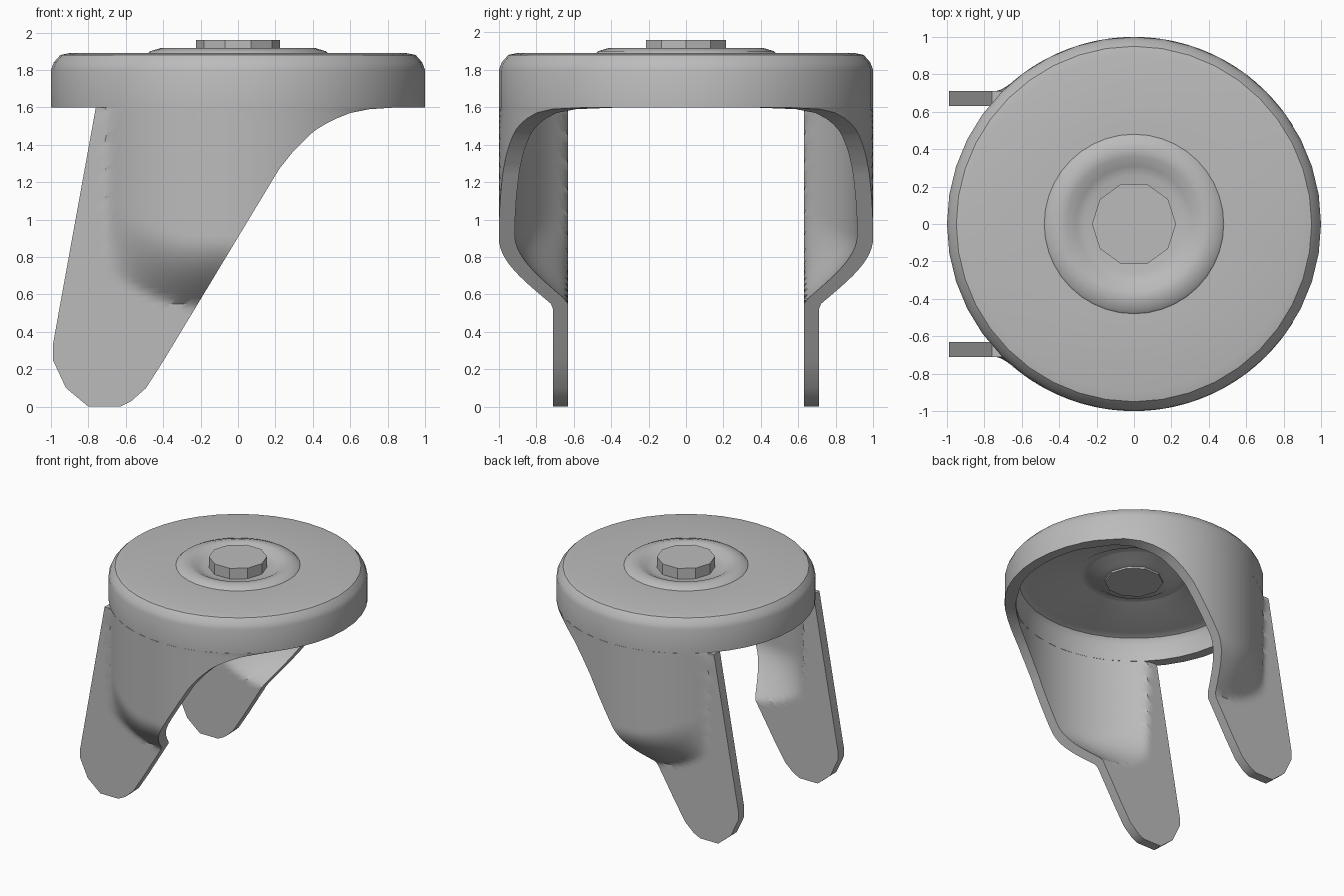
import bpy, bmesh, math

cube = bpy.data.objects.get("Cube")
if cube:
    bpy.data.objects.remove(cube, do_unlink=True)

steel = bpy.data.materials.new("plain grey steel")
steel.use_nodes = True
GREY = (0.5, 0.5, 0.5, 1)
steel.diffuse_color = GREY
steel.node_tree.nodes["Principled BSDF"].inputs["Base Color"].default_value = GREY


def finish(bm, name, angle=35):
    bmesh.ops.remove_doubles(bm, verts=bm.verts, dist=1e-4)
    bmesh.ops.recalc_face_normals(bm, faces=bm.faces)
    mesh = bpy.data.meshes.new(name)
    bm.to_mesh(mesh)
    bm.free()
    mesh.materials.append(steel)
    obj = bpy.data.objects.new(name, mesh)
    bpy.context.collection.objects.link(obj)
    bpy.ops.object.select_all(action='DESELECT')
    obj.select_set(True)
    bpy.context.view_layer.objects.active = obj
    bpy.ops.object.shade_smooth_by_angle(angle=math.radians(angle))
    return obj


def lathe(name, profile, sides):
    bm = bmesh.new()
    verts = [bm.verts.new((r, 0, z)) for r, z in profile]
    edges = [bm.edges.new(pair) for pair in zip(verts, verts[1:])]
    bmesh.ops.spin(bm, geom=verts + edges, cent=(0, 0, 0), axis=(0, 0, 1),
                   angle=math.tau, steps=sides, use_merge=True)
    return finish(bm, name)


def interp(points, t):
    for (a, u), (b, v) in zip(points, points[1:]):
        if t <= b:
            return u + (v - u) * (t - a) / (b - a)
    return points[-1][1]


# Hollow swivel cap with a pressed ring around the rivet
lathe("swivel_cap", [
    (0, 1.87), (0.26, 1.87), (0.31, 1.885), (0.36, 1.915), (0.41, 1.918),
    (0.47, 1.90), (0.48, 1.89), (0.90, 1.89), (0.95, 1.88), (0.985, 1.84),
    (1, 1.80), (1, 1.6), (0.915, 1.6), (0.915, 1.75), (0.89, 1.79),
    (0.84, 1.81), (0.47, 1.81), (0.42, 1.84), (0.36, 1.84), (0.28, 1.79),
    (0, 1.79)], 40)

# Rivet through the cap
lathe("centre_rivet", [(0, 1.96), (0.225, 1.96), (0.225, 1.775), (0, 1.775)], 10)

# Side outline of the fork legs: rear and front edge by height
REAR = [(0, -0.8), (0.1, -0.92), (0.25, -0.99), (0.33, -0.99), (1.6, -0.76)]
FRONT = [(0, -0.63), (0.03, -0.57), (0.11, -0.48), (1.27, 0.22), (1.37, 0.3),
         (1.47, 0.4), (1.53, 0.5), (1.57, 0.6), (1.59, 0.7), (1.6, 0.85)]
ROWS = [0, 0.03, 0.1, 0.25, 0.33] + [0.4 + 0.03 * i for i in range(39)]
ROWS += [1.57, 1.59, 1.6]
COLS = 28


def depth(x, z, radius, plate, lift):
    """Distance from the centre plane: flat plate below, round wall above."""
    wall = math.sqrt(max(radius ** 2 - x ** 2, 0))
    if x > 0.3:
        return wall
    floor = 0.54 + lift + 0.2 * (max(0, -0.2 - x) / 0.5) ** 2
    t = min(max((z - floor) / 0.36, 0), 1)
    return plate + max(wall - plate, 0) * math.sin(t * math.pi / 2)


def fork_leg(name, side):
    bm = bmesh.new()

    def skin(radius, plate, lift):
        grid = []
        for z in ROWS:
            a, b = interp(REAR, z), interp(FRONT, z)
            xs = [a + (b - a) * i / COLS for i in range(COLS + 1)]
            grid.append([bm.verts.new((x, side * depth(x, z, radius, plate, lift), z))
                         for x in xs])
        for lo, hi in zip(grid, grid[1:]):
            for i in range(COLS):
                bm.faces.new((lo[i], lo[i + 1], hi[i + 1], hi[i]))
        rim = grid[0] + [row[-1] for row in grid[1:]]
        return rim + grid[-1][-2::-1] + [row[0] for row in grid[-2:0:-1]]

    outer = skin(1.0, 0.71, 0)
    inner = skin(0.915, 0.63, 0.02)
    for i in range(len(outer)):
        j = (i + 1) % len(outer)
        bm.faces.new((outer[i], outer[j], inner[j], inner[i]))
    finish(bm, name)


fork_leg("right_fork_leg", -1)
fork_leg("left_fork_leg", 1)
